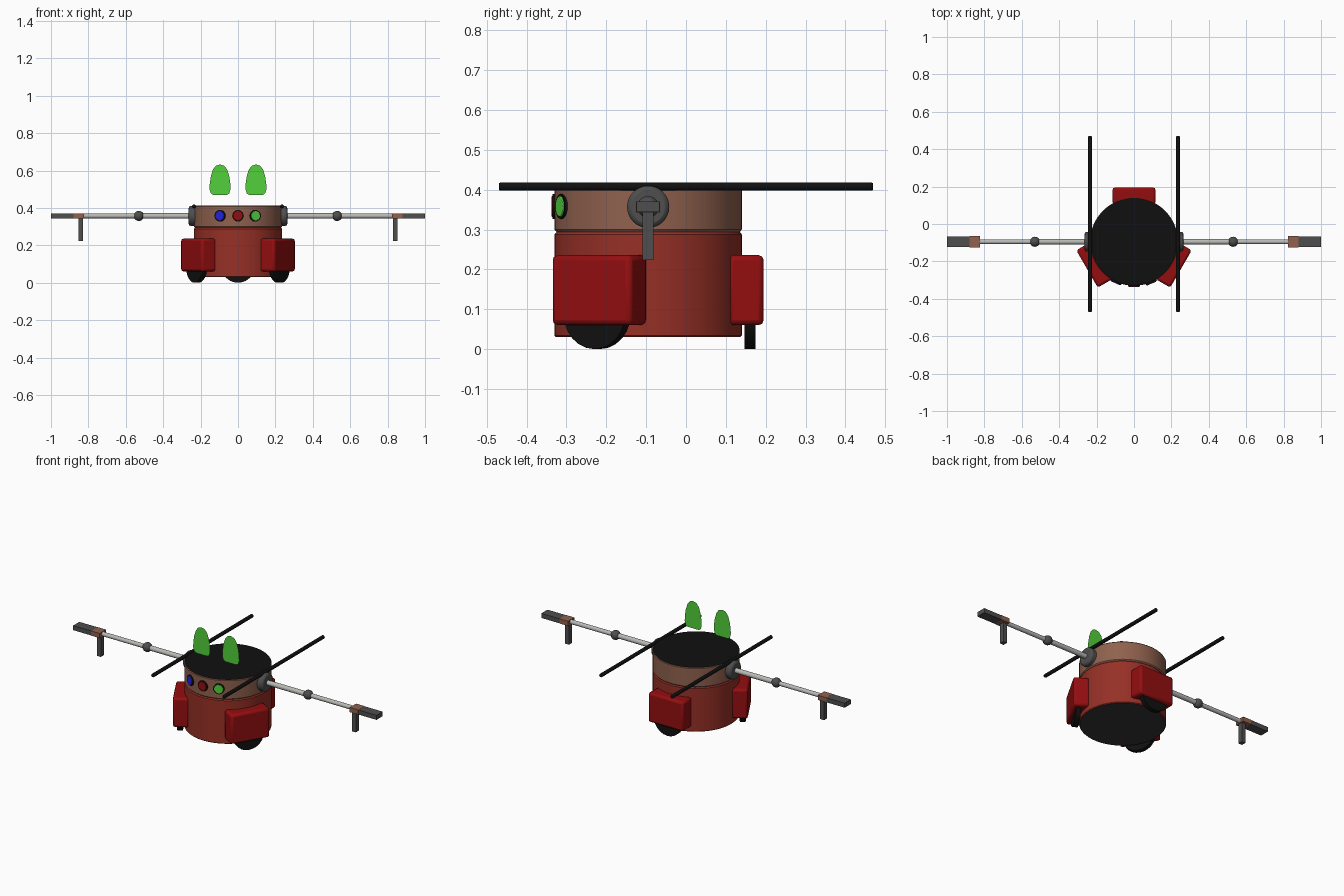
import bpy, bmesh, math
from mathutils import Matrix, Vector

if "Cube" in bpy.data.objects:
    bpy.data.objects.remove(bpy.data.objects["Cube"])

CY = -0.095  # body axis


def srgb(r, g, b):
    f = lambda c: (c / 255 / 12.92) if c < 10 else ((c / 255 + 0.055) / 1.055) ** 2.4
    return (f(r), f(g), f(b), 1)


def mat(name, *rgb):
    m = bpy.data.materials.new(name)
    m.diffuse_color = srgb(*rgb)
    m.use_nodes = True
    m.node_tree.nodes["Principled BSDF"].inputs["Base Color"].default_value = m.diffuse_color
    return m


BODY = mat("brick red", 150, 48, 38)
POD = mat("deep red", 148, 14, 16)
BROWN = mat("copper brown", 144, 97, 78)
BLACK = mat("black", 16, 16, 16)
GREY = mat("dark grey", 78, 78, 78)
UNDER = mat("underside grey", 52, 52, 52)
SILVER = mat("silver", 185, 185, 182)
GREEN = mat("bright green", 82, 208, 60)
BLUE = mat("blue", 36, 34, 220)


def finish(name, bm, mats, matrix=Matrix(), bevel=0, segs=2, smooth=True):
    me = bpy.data.meshes.new(name)
    bm.to_mesh(me)
    bm.free()
    for m in mats:
        me.materials.append(m)
    ob = bpy.data.objects.new(name, me)
    bpy.context.collection.objects.link(ob)
    ob.matrix_world = matrix
    if bevel:
        b = ob.modifiers.new("bevel", 'BEVEL')
        b.width, b.segments = bevel, segs
        b.limit_method = 'ANGLE'
    if smooth:
        bpy.ops.object.select_all(action='DESELECT')
        bpy.context.view_layer.objects.active = ob
        ob.select_set(True)
        bpy.ops.object.shade_smooth_by_angle(angle=math.radians(35))
    return ob


def box(name, lo, hi, m, matrix=Matrix(), bevel=0):
    bm = bmesh.new()
    lo, hi = Vector(lo), Vector(hi)
    bmesh.ops.create_cube(bm, size=1)
    bmesh.ops.transform(bm, verts=bm.verts,
                        matrix=Matrix.Translation((lo + hi) / 2) @ Matrix.Diagonal((*(hi - lo), 1)))
    return finish(name, bm, [m], matrix, bevel, smooth=bevel > 0)


def tube(name, a, b, r, m, matrix=Matrix(), bevel=0, n=32):
    a, b = Vector(a), Vector(b)
    bm = bmesh.new()
    rot = (b - a).to_track_quat('Z', 'Y').to_matrix().to_4x4()
    bmesh.ops.create_cone(bm, cap_ends=True, segments=n, radius1=r, radius2=r, depth=(b - a).length,
                          matrix=Matrix.Translation((a + b) / 2) @ rot)
    return finish(name, bm, [m], matrix, bevel)


def lathe(name, prof, mats, rule, n=64):
    bm = bmesh.new()
    vs = [bm.verts.new((r, 0, z)) for r, z in prof]
    es = [bm.edges.new(p) for p in zip(vs, vs[1:])]
    bmesh.ops.spin(bm, geom=vs + es, axis=(0, 0, 1), cent=(0, 0, 0), angle=math.tau, steps=n)
    bmesh.ops.remove_doubles(bm, verts=bm.verts, dist=1e-5)
    bmesh.ops.recalc_face_normals(bm, faces=bm.faces)
    for f in bm.faces:
        f.material_index = rule(f.calc_center_median(), f.normal)
    return finish(name, bm, mats, Matrix.Translation((0, CY, 0)))


# Drum body with grey underside, and head ring with black lid
lathe("body", [(0, .03), (.231, .03), (.235, .034), (.235, .288), (.23, .294), (0, .294)],
      [BODY, UNDER], lambda c, n: int(n.z < -.9))
lathe("head", [(0, .294), (.23, .294), (.235, .30), (.235, .408), (.232, .412), (0, .412)],
      [BROWN, BLACK], lambda c, n: int(n.z > .9))

# Three wheel pods spaced evenly around the body (local +x is outward)
for label, deg in (("back", 90), ("right", -30), ("left", 210)):
    M = Matrix.Translation((0, CY, 0)) @ Matrix.Rotation(math.radians(deg), 4, 'Z')
    box(label + "_wheel_pod", (.2, -.115, .06), (.29, .115, .236), POD, M, .013)
    tube(label + "_wheel", (.242, 0, .09), (.27, 0, .09), .09, BLACK, M, n=24)

# Three front lamps with black rims
for label, deg, m in (("blue", -114, BLUE), ("red", -90, POD), ("green", -67, GREEN)):
    M = Matrix.Translation((0, CY, .358)) @ Matrix.Rotation(math.radians(deg), 4, 'Z')
    tube(label + "_lamp_rim", (.225, 0, 0), (.240, 0, 0), .031, BLACK, M)
    tube(label + "_lamp", (.23, 0, 0), (.243, 0, 0), .026, m, M, .002)

# Flat green eye plates floating above the lid
half = [(.036, .47), (.049, .477), (.056, .50), (.055, .53), (.049, .57),
        (.038, .605), (.022, .626), (0, .632)]
for label, s in (("left", -1), ("right", 1)):
    bm = bmesh.new()
    pts = half + [(-x, z) for x, z in half[-2::-1]]
    bm.faces.new([bm.verts.new((s * .096 + x, -.205, z)) for x, z in pts])
    finish(label + "_eye", bm, [GREEN], smooth=False)

# Side rods and arms
for label, s in (("left", -1), ("right", 1)):
    tube(label + "_rod", (s * .235, -.47, .408), (s * .235, .47, .408), .0105, BLACK, bevel=.005, n=16)
    M = Matrix.Translation((0, CY, .357)) @ Matrix.Rotation(0 if s > 0 else math.pi, 4, 'Z')
    tube(label + "_shoulder", (.215, 0, 0), (.264, 0, 0), .053, GREY, M, .011)
    tube(label + "_upper_arm", (.25, 0, 0), (.53, 0, 0), .0145, SILVER, M, n=24)
    tube(label + "_forearm", (.53, 0, 0), (.83, 0, 0), .0125, SILVER, M, n=24)
    bm = bmesh.new()
    bmesh.ops.create_uvsphere(bm, u_segments=24, v_segments=14, radius=.027,
                              matrix=Matrix.Translation((.53, 0, 0)))
    finish(label + "_elbow", bm, [GREY], M)
    box(label + "_wrist", (.824, -.03, -.014), (.88, .03, .014), BROWN, M)
    box(label + "_hand", (.88, -.029, -.0135), (1, .029, .0135), GREY, M)
    box(label + "_thumb", (.828, -.014, -.133), (.853, .014, -.01), GREY, M)
